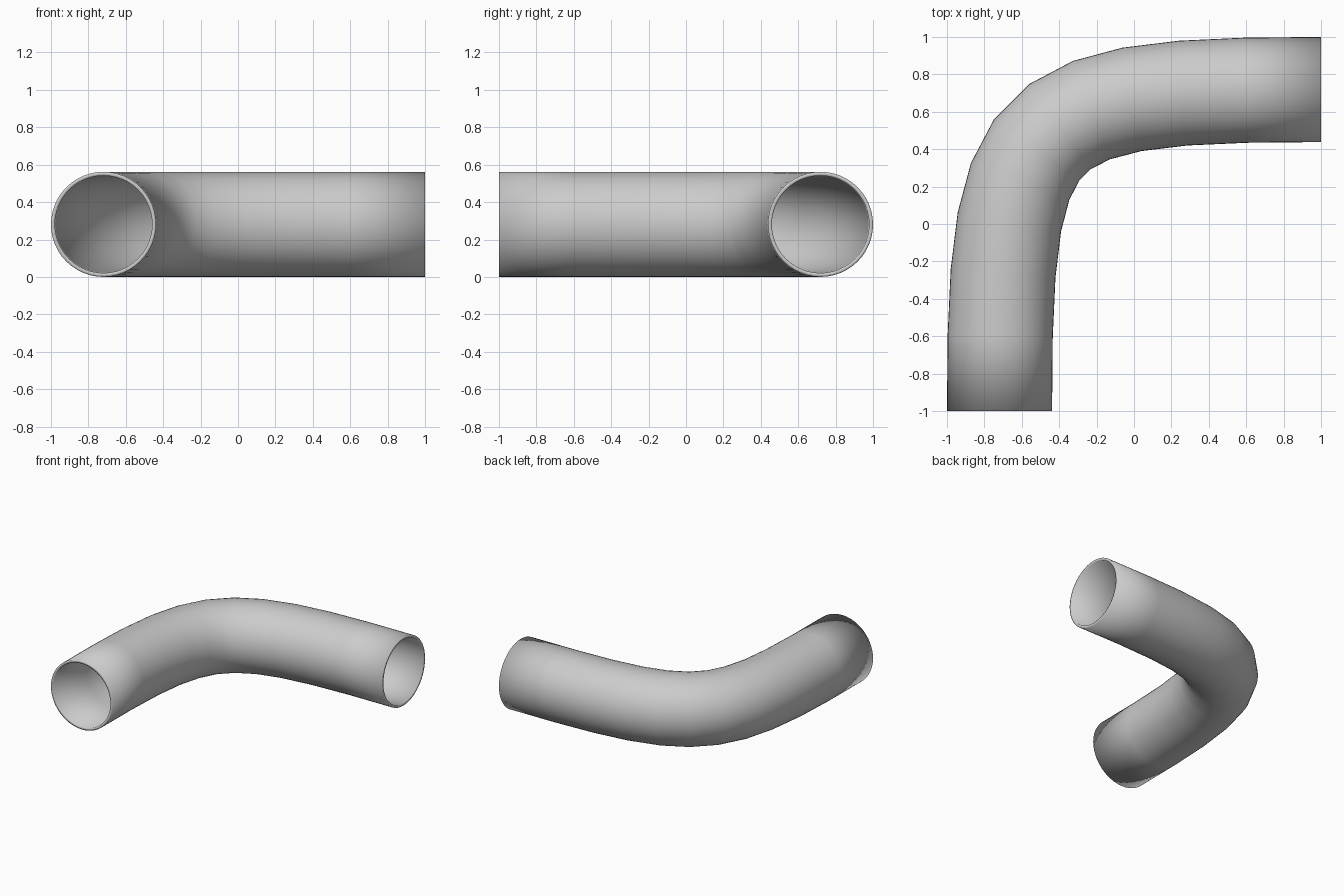
import bpy, bmesh, math
from mathutils import Vector

if "Cube" in bpy.data.objects:
    bpy.data.objects.remove(bpy.data.objects["Cube"])

R, WALL, SIDES, STEPS = 0.281, 0.021, 48, 11
C = 1 - R  # centre line offset

# Centre line: one cubic curve turning from -y to +x
P = [Vector((-C, -1, R)), Vector((-C, 0.61, R)), Vector((-0.61, C, R)), Vector((1, C, R))]


def point(t):
    s = 1 - t
    return s**3 * P[0] + 3*s*s*t * P[1] + 3*s*t*t * P[2] + t**3 * P[3]


def tangent(t):
    s = 1 - t
    return (s*s * (P[1] - P[0]) + 2*s*t * (P[2] - P[1]) + t*t * (P[3] - P[2])).normalized()


bm = bmesh.new()


# One ring of vertices across the pipe
def ring(t, radius):
    up = Vector((0, 0, 1))
    side = tangent(t).cross(up)
    angles = [2 * math.pi * i / SIDES for i in range(SIDES)]
    return [bm.verts.new(point(t) + radius * (math.cos(a) * side + math.sin(a) * up)) for a in angles]


# Outer wall going forward, inner bore coming back, closed by the two rims
ts = [i / STEPS for i in range(STEPS + 1)]
rings = [ring(t, R) for t in ts] + [ring(t, R - WALL) for t in reversed(ts)]
for k, a in enumerate(rings):
    b = rings[(k + 1) % len(rings)]
    for i in range(SIDES):
        j = (i + 1) % SIDES
        bm.faces.new((a[i], a[j], b[j], b[i]))
bmesh.ops.recalc_face_normals(bm, faces=bm.faces[:])
for f in bm.faces:
    f.smooth = True

mesh = bpy.data.meshes.new("pipe_elbow")
bm.to_mesh(mesh)
bm.free()
pipe = bpy.data.objects.new("pipe_elbow", mesh)
bpy.context.collection.objects.link(pipe)
